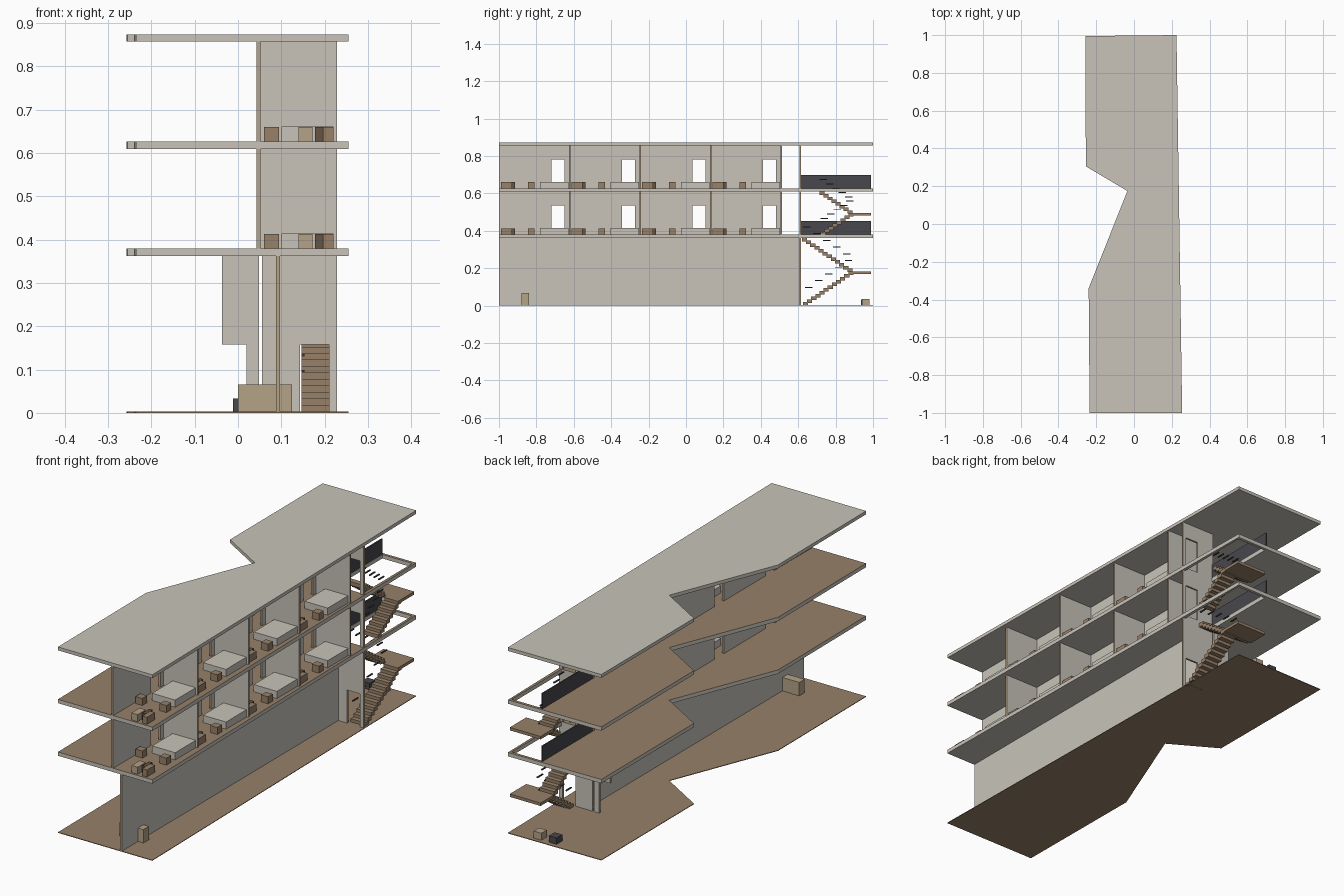
import bpy, bmesh
from mathutils import Vector

cube = bpy.data.objects.get("Cube")
if cube:
    bpy.data.objects.remove(cube)


def material(name, rgb):
    m = bpy.data.materials.new(name)
    m.use_nodes = True
    m.diffuse_color = (*rgb, 1)
    m.node_tree.nodes["Principled BSDF"].inputs["Base Color"].default_value = (*rgb, 1)
    return m


PLASTER = material("pale plaster", (0.58, 0.55, 0.49))
TAN = material("light oak", (0.46, 0.36, 0.24))
WOOD = material("brown wood", (0.31, 0.22, 0.14))
DARK = material("dark walnut", (0.13, 0.09, 0.06))
BLACK = material("charcoal metal", (0.065, 0.065, 0.075))


def finish(name, bm, mats, rule=None):
    """Turn a bmesh into an object, painting faces by a rule on the normal."""
    bmesh.ops.recalc_face_normals(bm, faces=bm.faces)
    bm.normal_update()
    if rule:
        for f in bm.faces:
            f.material_index = rule(f.normal)
    mesh = bpy.data.meshes.new(name)
    bm.to_mesh(mesh)
    bm.free()
    for m in mats:
        mesh.materials.append(m)
    ob = bpy.data.objects.new(name, mesh)
    bpy.context.scene.collection.objects.link(ob)
    return ob


def add_box(bm, x, y, z):
    vs = bmesh.ops.create_cube(bm, size=1)["verts"]
    for v in vs:
        v.co = Vector([a + (b - a) * (c + 0.5) for (a, b), c in zip((x, y, z), v.co)])


def box(name, x, y, z, mat):
    bm = bmesh.new()
    add_box(bm, x, y, z)
    return finish(name, bm, [mat])


def extrude(bm, vec):
    geo = bmesh.ops.extrude_face_region(bm, geom=list(bm.faces))["geom"]
    bmesh.ops.translate(bm, vec=vec, verts=[g for g in geo if isinstance(g, bmesh.types.BMVert)])


OUTLINE = [(-0.235, -1), (0.255, -1), (0.225, 1), (-0.257, 0.995),
           (-0.255, 0.305), (-0.035, 0.175), (-0.24, -0.34)]
STAIRWELL = [(0.06, 0.615), (0.215, 0.615), (0.215, 0.985), (0.06, 0.985)]


def slab(name, z0, z1, loops, mats, rule=None):
    bm = bmesh.new()
    edges = []
    for loop in loops:
        vs = [bm.verts.new((x, y, z0)) for x, y in loop]
        edges += [bm.edges.new((a, b)) for a, b in zip(vs, vs[1:] + vs[:1])]
    bmesh.ops.triangle_fill(bm, edges=edges, use_beauty=True)
    extrude(bm, (0, 0, z1 - z0))
    return finish(name, bm, mats, rule)


def wall(name, axis, at, thick, span, z, doors=(), door_height=0.155):
    """Upright panel along an axis, plaster on its broad sides, oak on its edges."""
    s0, s1 = span
    pts = [(s0, z[0])]
    for a, b in doors:
        top = z[0] + door_height
        pts += [(a, z[0]), (a, top), (b, top), (b, z[0])]
    pts += [(s1, z[0]), (s1, z[1]), (s0, z[1])]
    pts = list(dict.fromkeys(pts))
    # A doorway on the open end leaves only the lintel there
    if doors and doors[0][0] == s0:
        pts.remove((s0, z[0]))
    bm = bmesh.new()
    if axis == "y":
        bm.faces.new([bm.verts.new((at, s, h)) for s, h in pts])
        extrude(bm, (thick, 0, 0))
        rule = lambda n: 0 if abs(n.x) > 0.5 else 1
    else:
        bm.faces.new([bm.verts.new((s, at, h)) for s, h in pts])
        extrude(bm, (0, thick, 0))
        rule = lambda n: 0 if abs(n.y) > 0.5 else 1
    return finish(name, bm, [PLASTER, TAN], rule)


# Ground, floor slabs with stairwell openings, and roof
slab("ground_floor", 0, 0.003, [OUTLINE], [WOOD])
FLOORS = {"first": (0.38, 0.61), "second": (0.627, 0.857)}
for name, (top, _) in FLOORS.items():
    slab(name + "_floor_slab", top - 0.018, top, [OUTLINE, STAIRWELL], [PLASTER, WOOD],
         lambda n: 1 if n.z > 0.5 else 0)
slab("roof_slab", 0.857, 0.873, [OUTLINE], [PLASTER])

# Ground storey walls
GROUND = (0.003, 0.362)
wall("ground_long_wall", "y", 0.088, 0.009, (-1, 0.606), GROUND)
wall("ground_stair_wall", "x", 0.606, 0.009, (0.055, 0.228), GROUND, [(0.143, 0.21)])
wall("ground_side_doorway", "x", 0.606, 0.009, (-0.037, 0.048), GROUND, [(-0.037, 0.02)])

# Reception desk and two lobby seats
box("reception_desk", (0, 0.125), (-0.88, -0.84), (0.003, 0.066), TAN)
box("lobby_seat_dark", (-0.012, 0.028), (0.935, 0.977), (0.003, 0.033), BLACK)
box("lobby_seat_light", (0.065, 0.105), (0.94, 0.98), (0.003, 0.036), TAN)

# Bedroom storeys
PITCH = 0.377
FURNITURE = [
    ("bed", (0.1, 0.22), (-0.78, -0.628), 0.034, PLASTER),
    ("bedside_table_inner", (0.06, 0.095), (-0.845, -0.81), 0.033, WOOD),
    ("bedside_table_outer", (0.184, 0.22), (-0.845, -0.81), 0.033, WOOD),
    ("writing_table", (0.14, 0.172), (-0.99, -0.93), 0.033, TAN),
    ("chair", (0.196, 0.22), (-0.99, -0.93), 0.033, WOOD),
    ("luggage_box", (0.178, 0.195), (-0.965, -0.914), 0.033, DARK),
]
for name, z in FLOORS.items():
    doors = [(-0.72 + i * PITCH, -0.65 + i * PITCH) for i in range(4)]
    wall(name + "_long_wall", "y", 0.043, 0.009, (-1, 0.513), z, doors)
    wall(name + "_stair_wall", "x", 0.606, 0.009, (0.052, 0.228), z, [(0.143, 0.21)])
    for i in range(4):
        dy = i * PITCH
        wall(f"{name}_room_wall_{i + 1}", "x", -0.626 + dy, 0.009, (0.052, 0.228), z)
        for part, x, y, h, mat in FURNITURE:
            box(f"{name}_{part}_{i + 1}", x, (y[0] + dy, y[1] + dy), (z[0], z[0] + h), mat)
    # Solid balustrade beside the stairwell
    box(name + "_balustrade", (0.052, 0.058), (0.615, 0.99), (z[0], z[0] + 0.072), BLACK)


def flight(name, x, rail_x, start, end, steps):
    """Stepped treads from start to end (y, z), with rail bars above."""
    dy, dz = (end[0] - start[0]) / steps, (end[1] - start[1]) / steps
    bm = bmesh.new()
    for i in range(steps):
        y, z = start[0] + i * dy, start[1] + (i + 1) * dz
        add_box(bm, x, sorted((y, y + dy * 1.25)), (z - dz * 1.25, z))
    finish(name + "_steps", bm, [WOOD])
    bm = bmesh.new()
    for i in range(5):
        t = (i + 0.6) / 5
        y = start[0] + (end[0] - start[0]) * t
        z = start[1] + (end[1] - start[1]) * t + 0.07
        add_box(bm, (rail_x - 0.003, rail_x + 0.003), (y - 0.02, y + 0.02), (z, z + 0.005))
    finish(name + "_rail_bars", bm, [BLACK])


# Two dog-leg staircases with half landings
for name, z0, z1, y0, steps in (("lower_stair", 0.003, 0.362, 0.625, 12),
                                ("upper_stair", 0.38, 0.61, 0.72, 8)):
    mid = (z0 + z1) / 2
    flight(name + "_up", (0.147, 0.222), 0.15, (y0, z0), (0.89, mid), steps)
    flight(name + "_return", (0.062, 0.138), 0.135, (0.89, mid), (y0, z1), steps)
    box(name + "_landing", (0.062, 0.222), (0.89, 0.99), (mid - 0.014, mid), WOOD)
